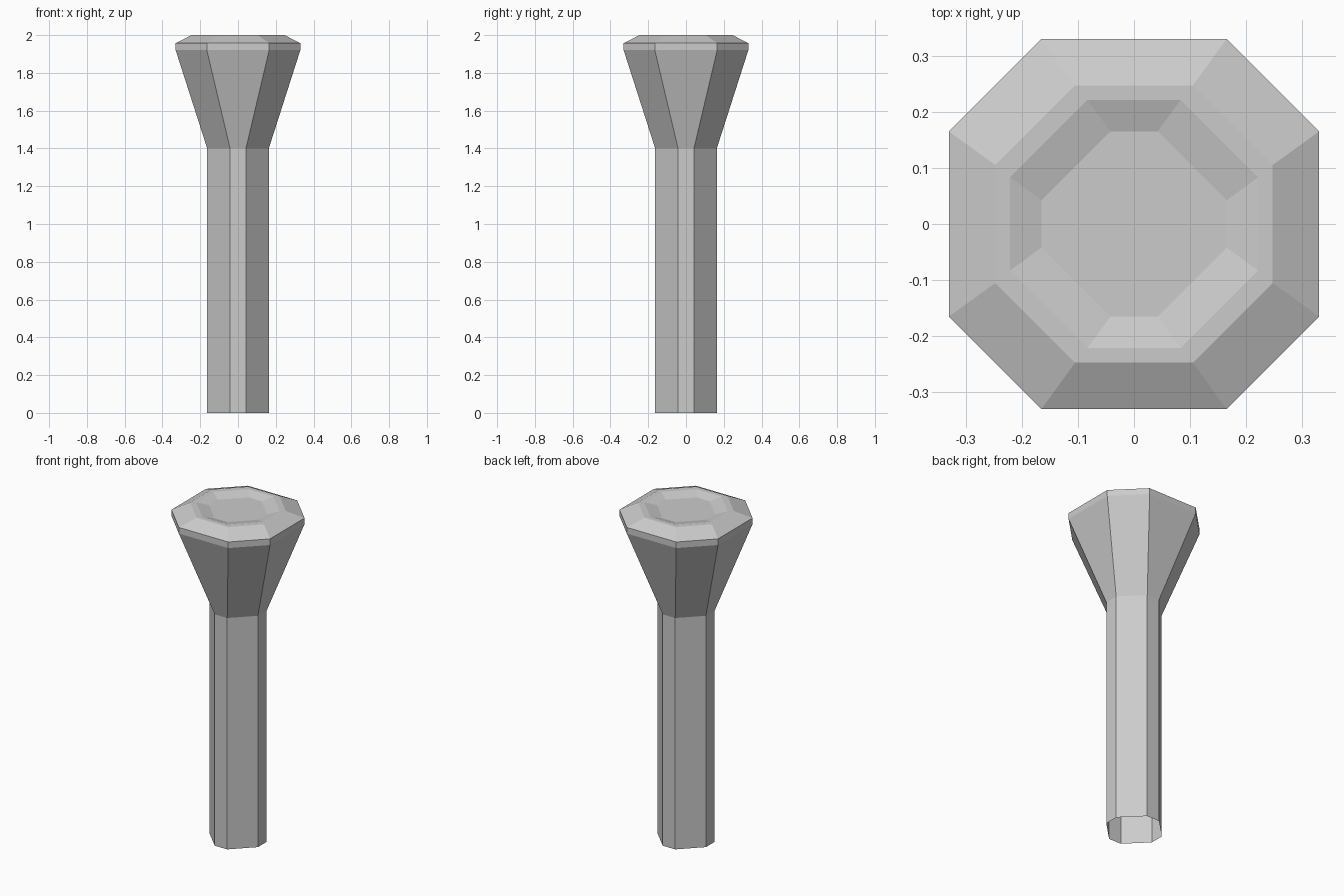
import bpy, bmesh

if "Cube" in bpy.data.objects:
    bpy.data.objects.remove(bpy.data.objects["Cube"])

# Profile rings: (z, half width, half length of the axis-aligned flat)
SHAFT = [(0.0, 0.163, 0.042), (1.4, 0.163, 0.042)]
HEAD = [(1.92, 0.33, 0.165), (1.957, 0.33, 0.165)]
TOP = [(2.0, 0.247, 0.105), (2.0, 0.221, 0.083), (1.982, 0.165, 0.042)]


def octagon(bm, z, a, b):
    pts = [(a, -b), (a, b), (b, a), (-b, a), (-a, b), (-a, -b), (-b, -a), (b, -a)]
    return [bm.verts.new((x, y, z)) for x, y in pts]


def loft(name, rings, cap_top):
    bm = bmesh.new()
    loops = [octagon(bm, *r) for r in rings]
    for lo, hi in zip(loops, loops[1:]):
        for i in range(8):
            j = (i + 1) % 8
            bm.faces.new((lo[i], lo[j], hi[j], hi[i]))
    if cap_top:
        bm.faces.new(loops[-1])
    mesh = bpy.data.meshes.new(name)
    bm.to_mesh(mesh)
    bm.free()
    obj = bpy.data.objects.new(name, mesh)
    bpy.context.collection.objects.link(obj)
    return obj


# Hollow post, open at the bottom, flaring to a bevelled head with a shallow recess
loft("flared_post", SHAFT + HEAD + TOP, True)
